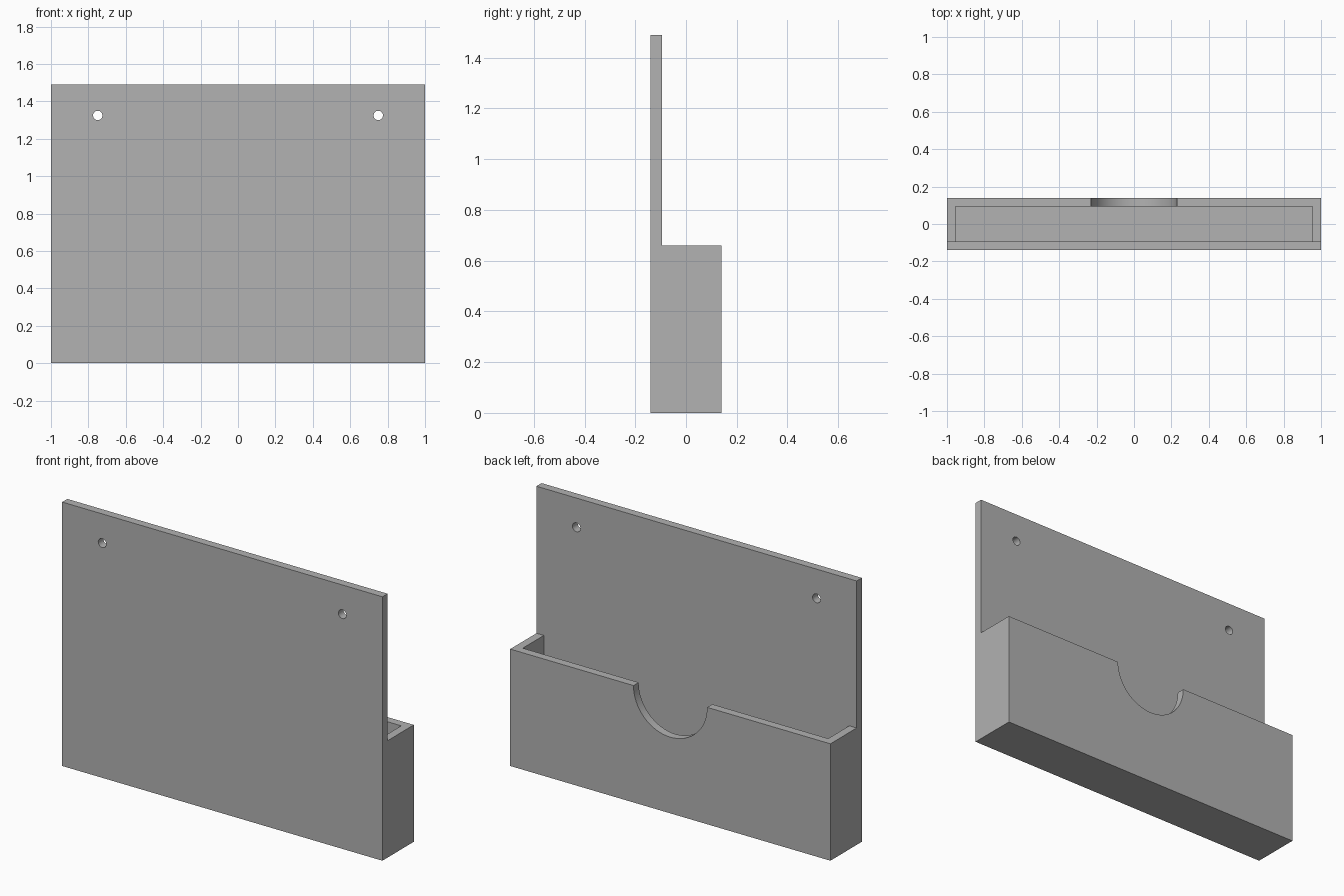
import bpy, bmesh, math
from mathutils import Matrix, Vector

default_cube = bpy.data.objects.get("Cube")
if default_cube:
    bpy.data.objects.remove(default_cube, do_unlink=True)

# Main sizes
WIDTH, DEPTH, HEIGHT = 2.0, 0.28, 1.49
WALL, POCKET_H = 0.046, 0.66
BACK, FRONT = -DEPTH / 2, DEPTH / 2
NOTCH_R, HOLE_R = 0.23, 0.025

grey = bpy.data.materials.new("plain grey")
grey.use_nodes = True
grey.diffuse_color = (0.445, 0.445, 0.445, 1)
grey.node_tree.nodes["Principled BSDF"].inputs["Base Color"].default_value = grey.diffuse_color


def make_object(name, bm):
    bmesh.ops.recalc_face_normals(bm, faces=bm.faces)
    mesh = bpy.data.meshes.new(name)
    bm.to_mesh(mesh)
    bm.free()
    mesh.materials.append(grey)
    obj = bpy.data.objects.new(name, mesh)
    bpy.context.collection.objects.link(obj)
    return obj


def extruded(name, profile, half_width):
    """Extrude a (y, z) outline along x, centred."""
    bm = bmesh.new()
    face = bm.faces.new([bm.verts.new((-half_width, y, z)) for y, z in profile])
    out = bmesh.ops.extrude_face_region(bm, geom=[face])
    verts = [v for v in out["geom"] if isinstance(v, bmesh.types.BMVert)]
    bmesh.ops.translate(bm, verts=verts, vec=(2 * half_width, 0, 0))
    return make_object(name, bm)


def rod(name, x, y, z, radius, length, sides):
    """Cylinder lying along y."""
    bm = bmesh.new()
    matrix = Matrix.Translation((x, y, z)) @ Matrix.Rotation(math.pi / 2, 4, "X")
    bmesh.ops.create_cone(bm, cap_ends=True, segments=sides, radius1=radius,
                          radius2=radius, depth=length, matrix=matrix)
    return make_object(name, bm)


def cut(target, cutter):
    """Subtract a cutter, then remove it."""
    cutter.hide_render = True
    mod = target.modifiers.new("cut", "BOOLEAN")
    mod.operation, mod.solver, mod.object = "DIFFERENCE", "EXACT", cutter
    bpy.context.view_layer.objects.active = target
    bpy.ops.object.modifier_apply(modifier=mod.name)
    bpy.data.objects.remove(cutter, do_unlink=True)


# Wall plate and pocket block as one stepped profile
inner_back, inner_front = BACK + WALL, FRONT - WALL
holder = extruded("wall_pocket_holder", [
    (BACK, 0), (FRONT, 0), (FRONT, POCKET_H),
    (inner_back, POCKET_H), (inner_back, HEIGHT), (BACK, HEIGHT)], WIDTH / 2)

# Pocket cavity, open at the top
cut(holder, extruded("cavity_cutter", [
    (inner_back, WALL), (inner_front, WALL),
    (inner_front, POCKET_H + 0.1), (inner_back, POCKET_H + 0.1)], WIDTH / 2 - WALL))

# Half-round finger notch in the pocket wall
cut(holder, rod("notch_cutter", 0, FRONT, POCKET_H, NOTCH_R, WALL * 3, 64))

# Screw holes
for side in (-1, 1):
    cut(holder, rod("hole_cutter", side * 0.75, BACK, 1.325, HOLE_R, WALL * 4, 32))

# Smooth curves, sharp edges
bpy.ops.object.select_all(action="DESELECT")
holder.select_set(True)
bpy.context.view_layer.objects.active = holder
bpy.ops.object.shade_smooth_by_angle(angle=math.radians(30))
